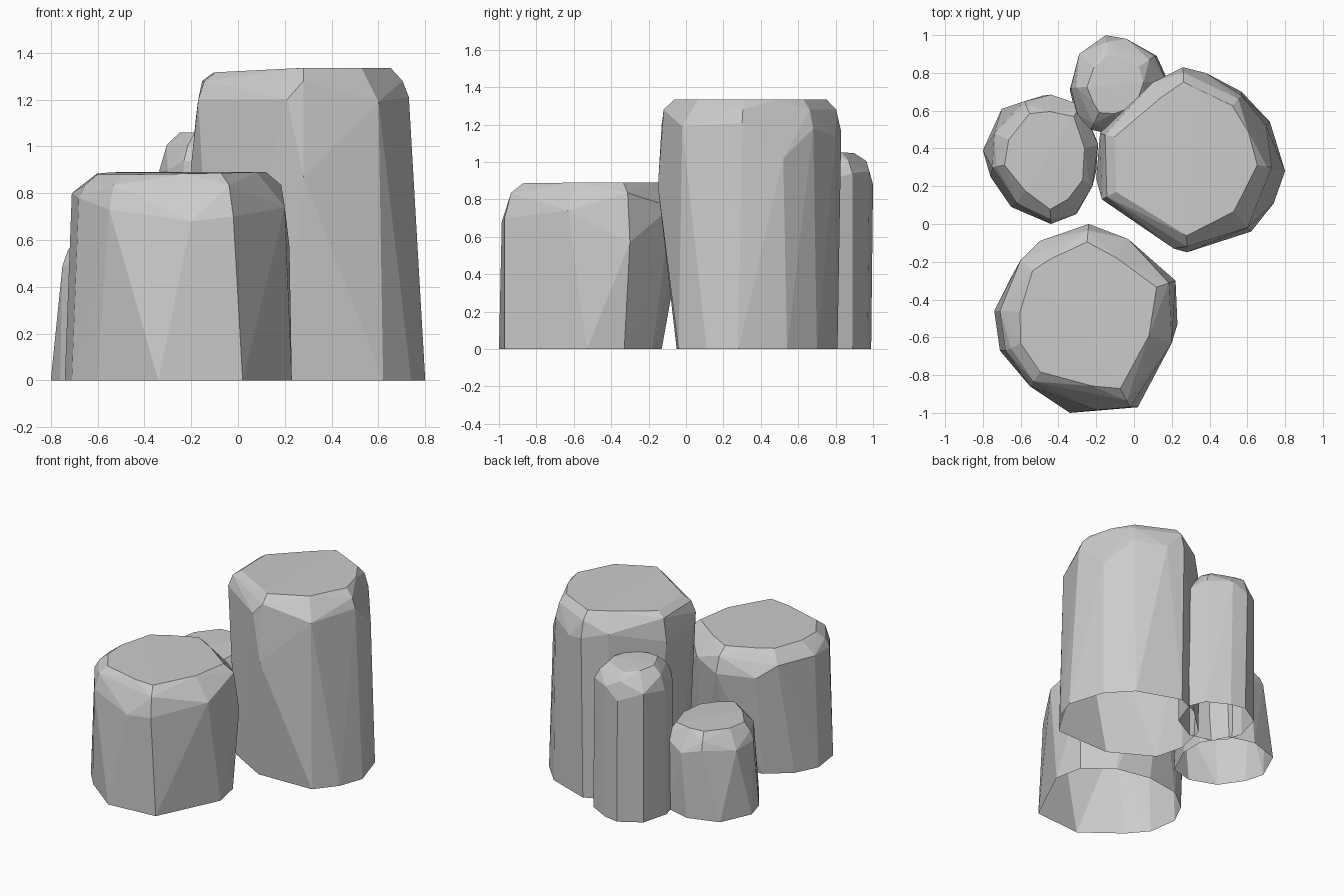
import bpy, bmesh
from mathutils import Vector


def rock(name, base, shoulder, top_z, inset, tilt=(0, 0)):
    """Faceted column: hull of ground outline, staggered shoulder ring and inset cap."""
    bm = bmesh.new()
    n = len(shoulder)
    c = sum((Vector(p) for p in shoulder), Vector((0, 0, 0))) / n
    pts = [Vector((x, y, 0)) for x, y in base]
    for i, p in enumerate(shoulder):
        p = Vector(p)
        pts.append(p)
        # chamfer ring on alternate corners, then the cap
        if i % 2 == 0:
            q = p.lerp(c, inset * 0.35)
            q.z = top_z - 0.055
            pts.append(q)
        q = p.lerp(c, inset + 0.05 * (i % 2))
        q.z = top_z + min(0, tilt[0] * (q.x - c.x) + tilt[1] * (q.y - c.y))
        pts.append(q)
    for p in pts:
        bm.verts.new(p)
    res = bmesh.ops.convex_hull(bm, input=bm.verts[:])
    bmesh.ops.delete(bm, geom=[v for v in bm.verts if not v.link_faces], context='VERTS')
    # open underside
    under = [f for f in bm.faces if all(v.co.z < 1e-4 for v in f.verts)]
    bmesh.ops.delete(bm, geom=under, context='FACES')
    bmesh.ops.recalc_face_normals(bm, faces=bm.faces[:])
    if sum(f.normal.z for f in bm.faces if f.calc_center_median().z > top_z - 0.03) < 0:
        bmesh.ops.reverse_faces(bm, faces=bm.faces[:])
    me = bpy.data.meshes.new(name)
    bm.to_mesh(me)
    bm.free()
    ob = bpy.data.objects.new(name, me)
    bpy.context.collection.objects.link(ob)
    return ob


# Tallest column, right
rock("tall_rock",
     [(.62, -.04), (.74, .11), (.80, .28), (.72, .54), (.57, .70), (.26, .81),
      (.10, .74), (-.10, .55), (-.15, .32), (-.10, .12), (.20, -.05)],
     [(.28, -.15, .87), (.21, -.13, 1.20), (-.17, .13, 1.20), (-.20, .24, .92),
      (-.18, .48, 1.12), (.10, .75, 1.20), (.26, .83, 1.16), (.38, .80, 1.14),
      (.57, .68, 1.18), (.70, .52, 1.02), (.73, .30, 1.21), (.60, -.02, 1.19)],
     1.335, .17, (.05, 0))

# Broad column, front
rock("front_rock",
     [(-.34, -1.0), (.02, -.97), (.23, -.53), (.19, -.33), (0, -.18), (-.25, -.13),
      (-.50, -.17), (-.66, -.30), (-.74, -.46), (-.71, -.67), (-.60, -.80)],
     [(-.55, -.86, .73), (-.20, -.985, .68), (-.02, -.97, .70), (.20, -.63, .74),
      (.22, -.30, .57), (-.03, -.08, .76), (-.24, 0, .72), (-.50, -.09, .72),
      (-.60, -.19, .80), (-.71, -.46, .80), (-.68, -.67, .78)],
     .89, .2, (.02, .02))

# Short column, left
rock("short_rock",
     [(-.80, .39), (-.70, .61), (-.48, .68), (-.30, .63), (-.20, .45), (-.20, .28),
      (-.30, .06), (-.46, .02), (-.65, .09), (-.76, .25)],
     [(-.75, .30, .49), (-.74, .48, .48), (-.58, .65, .50), (-.44, .685, .46),
      (-.28, .63, .52), (-.19, .42, .48), (-.22, .20, .50), (-.31, .05, .46),
      (-.44, 0, .45), (-.62, .11, .52)],
     .61, .22, (-.04, .03))

# Slim column, back
rock("slim_rock",
     [(-.34, .71), (-.29, .90), (-.14, .99), (-.03, .97), (.12, .89), (.17, .78),
      (.10, .58), (-.08, .48), (-.24, .52), (-.31, .59)],
     [(-.335, .72, .90), (-.29, .90, .93), (-.15, 1.0, .88), (-.04, .98, .95),
      (.11, .89, .94), (.17, .76, .90), (.08, .56, .94), (-.10, .47, .92),
      (-.23, .50, .94), (-.30, .58, .90)],
     1.06, .38, (0, -.08))
